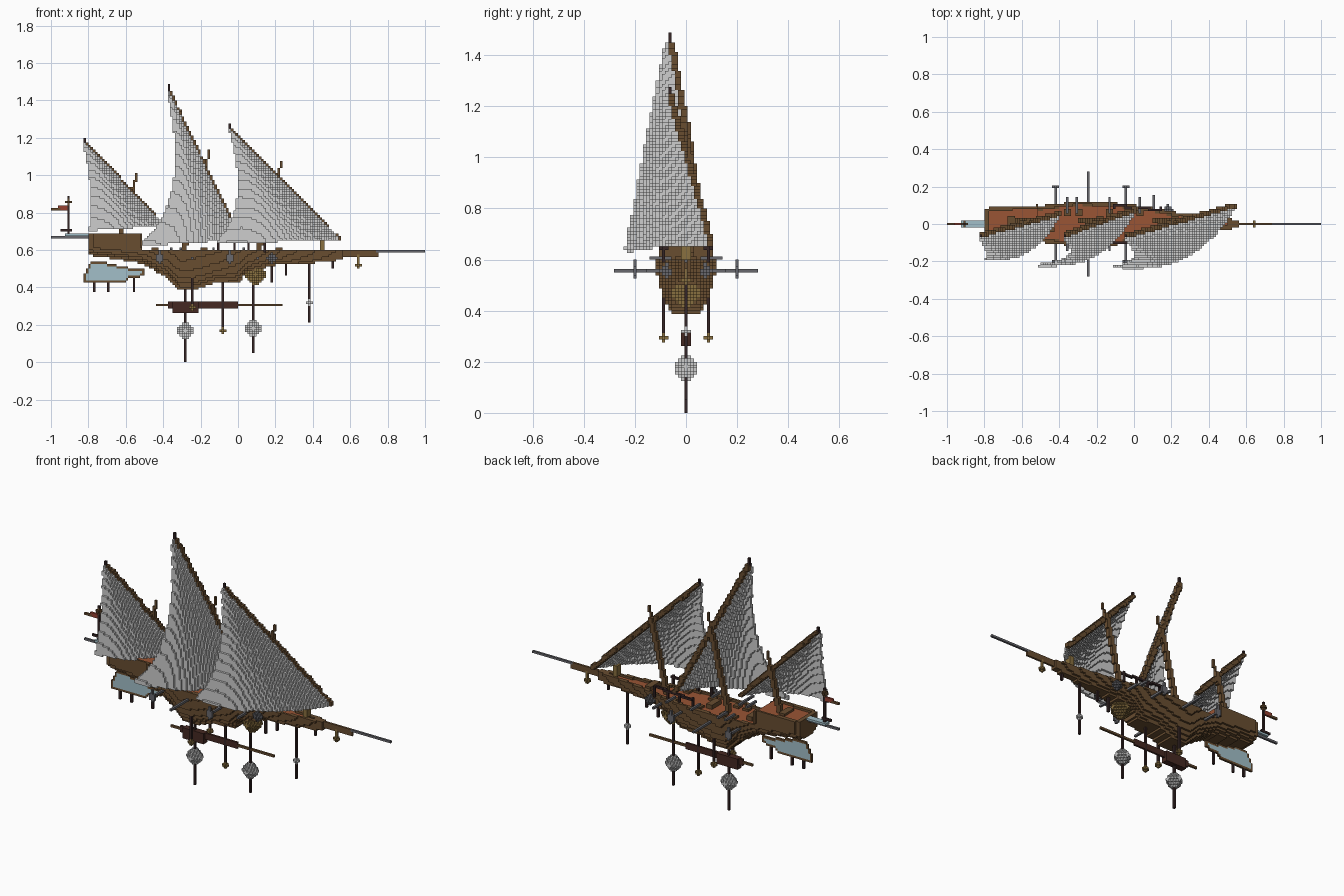
import bpy
from math import floor, pi, sin
from mathutils import Vector

V = 0.0125  # block size

if "Cube" in bpy.data.objects:
    bpy.data.objects.remove(bpy.data.objects["Cube"])


def material(name, *rgb):
    m = bpy.data.materials.new(name)
    m.use_nodes = True
    m.diffuse_color = (*rgb, 1)
    m.node_tree.nodes["Principled BSDF"].inputs["Base Color"].default_value = (*rgb, 1)
    return m


WOOD, DECK, DARK, CLOTH, STEEL, GOLD, BLUE, RED, MAROON = range(9)
MATERIALS = [
    material("wood brown", 0.14, 0.075, 0.03),
    material("deck terracotta", 0.32, 0.09, 0.035),
    material("dark timber", 0.035, 0.018, 0.018),
    material("sail grey", 0.61, 0.61, 0.61),
    material("steel grey", 0.14, 0.14, 0.155),
    material("brass", 0.25, 0.16, 0.05),
    material("pale blue", 0.36, 0.52, 0.58),
    material("flag red", 0.3, 0.05, 0.03),
    material("maroon wood", 0.06, 0.022, 0.016),
]


def cell(p):
    return floor(p[0] / V), round(p[1] / V), floor(p[2] / V)


def interp(x, pts):
    """Piecewise linear profile."""
    for (x0, a), (x1, b) in zip(pts, pts[1:]):
        if x <= x1:
            return a + (b - a) * max(0, (x - x0) / (x1 - x0))
    return pts[-1][1]


def line(grid, a, b, mat, size=1):
    """Bar of blocks between two points."""
    a, b = Vector(a), Vector(b)
    n = int((b - a).length / V * 2) + 1
    for s in range(n + 1):
        i, j, k = cell(a.lerp(b, s / n))
        for d in range(size):
            for e in range(size):
                grid[i + d, j + e, k] = mat


def box(grid, lo, hi, mat):
    a, b = cell(lo), cell(hi)
    for i in range(a[0], b[0] + 1):
        for j in range(a[1], b[1] + 1):
            for k in range(a[2], b[2] + 1):
                grid[i, j, k] = mat


def ball(grid, c, r, mat):
    """Faceted lamp of blocks."""
    ci, cj, ck = cell(c)
    for i in range(-r, r + 1):
        for j in range(-r, r + 1):
            for k in range(-r, r + 1):
                if abs(i) + abs(j) + abs(k) <= int(1.34 * r):
                    grid[ci + i, cj + j, ck + k] = mat


def build(name, grid):
    """Mesh of the exposed block faces."""
    verts, faces, mats = {}, [], []
    for c, mat in grid.items():
        for axis in range(3):
            for side in (0, 1):
                n = list(c)
                n[axis] += 2 * side - 1
                if tuple(n) in grid:
                    continue
                quad = []
                for du, dv in ((0, 0), (1, 0), (1, 1), (0, 1)):
                    p = list(c)
                    p[axis] += side
                    p[(axis + 1) % 3] += du
                    p[(axis + 2) % 3] += dv
                    quad.append(verts.setdefault(tuple(p), len(verts)))
                faces.append(quad if side else quad[::-1])
                mats.append(mat)
    mesh = bpy.data.meshes.new(name)
    mesh.from_pydata([(x * V, (y - 0.5) * V, z * V) for x, y, z in verts], [], faces)
    for m in MATERIALS:
        mesh.materials.append(m)
    mesh.polygons.foreach_set("material_index", mats)
    bpy.context.collection.objects.link(bpy.data.objects.new(name, mesh))


# Hull: keel line, half width along the length
KEEL = [(-0.8, 0.58), (-0.52, 0.535), (-0.39, 0.465), (-0.31, 0.39), (-0.24, 0.39), (-0.12, 0.43),
        (0.01, 0.435), (0.05, 0.49), (0.2, 0.525), (0.39, 0.535), (0.57, 0.555)]
WIDTH = [(-0.8, 0.08), (-0.5, 0.095), (-0.3, 0.118), (-0.1, 0.11), (0.1, 0.085), (0.25, 0.055), (0.57, 0.014)]
hull = {}
for i in range(-64, 45):
    x = (i + 0.5) * V
    keel, width = interp(x, KEEL), interp(x, WIDTH)
    top = 0.695 if x < -0.51 else 0.61
    for k in range(int(keel / V), int(top / V)):
        z = (k + 0.5) * V
        w = width * min(1, max(0.04, (z - keel) / (0.61 - keel))) ** 0.27
        for j in range(-12, 13):
            y = abs(j * V)
            if y > w + V / 2:
                continue
            inside = y < w - V and -0.78 < x < 0.5
            if inside and z > top - 2 * V:
                continue  # open above the deck, leaving bulwarks
            hull[i, j, k] = DECK if inside and z > top - 3.2 * V else WOOD
ball(hull, (0.09, 0, 0.475), 4, GOLD)
build("hull", hull)

# Raised rails, guns and deck beams
fittings = {}
for s in (-1, 1):
    line(fittings, (-0.1, s * 0.1, 0.64), (0.14, s * 0.075, 0.64), DARK)
    for x in (-0.1, -0.02, 0.06, 0.14):
        line(fittings, (x, s * 0.09, 0.59), (x, s * 0.09, 0.64), DARK)
    for x in (-0.36, -0.3, -0.13, 0.03):
        line(fittings, (x, s * 0.06, 0.605), (x, s * 0.14, 0.605), STEEL)
        box(fittings, (x - V, s * 0.06 - V, 0.59), (x + V, s * 0.06 + V, 0.6), WOOD)
for x in (-0.67, -0.46, -0.2, 0.2):
    z = 0.67 if x < -0.51 else 0.59
    box(fittings, (x, -0.04, z), (x + 0.03, 0.04, z + V), WOOD)
box(fittings, (0.44, -0.01, 0.61), (0.45, 0.01, 0.655), GOLD)
build("deck_fittings", fittings)

# Side booms
booms = {}
for s in (-1, 1):
    for x, reach in ((-0.24, 0.275), (-0.42, 0.2), (-0.04, 0.205), (0.1, 0.145), (0.18, 0.1)):
        line(booms, (x, s * 0.04, 0.56), (x, s * reach, 0.56), STEEL)
    for x in (-0.42, -0.04):
        box(booms, (x - V, s * 0.2, 0.545), (x + V, s * 0.2, 0.57), STEEL)
        line(booms, (x, s * 0.2, 0.53), (x, s * 0.2, 0.59), STEEL)
    ball(booms, (0.18, s * 0.075, 0.555), 2, STEEL)
build("side_booms", booms)

# Bowsprit with hanging lamp
bow = {}
box(bow, (0.5, -0.012, 0.565), (0.56, 0.012, 0.598), WOOD)
box(bow, (0.56, 0, 0.575), (0.745, 0, 0.598), WOOD)
line(bow, (0.745, 0, 0.59), (0.999, 0, 0.59), STEEL)
line(bow, (0.64, 0, 0.5), (0.64, 0, 0.57), GOLD)
ball(bow, (0.64, 0, 0.52), 1, GOLD)
build("bowsprit", bow)

# Masts, yards and sails: peak, tack, clew, mast head and foot, leech hollow, belly
RIGS = {
    "mizzen": ((-0.82, -0.075, 1.17), (-0.41, 0.035, 0.735), (-0.79, -0.19, 0.71),
               (-0.54, 1.0), (-0.64, 0.66), 0.045, 0.085),
    "main": ((-0.375, -0.075, 1.445), (0.0, 0.06, 0.66), (-0.51, -0.22, 0.63),
             (-0.15, 1.13), (-0.3, 0.58), 0.23, 0.11),
    "fore": ((-0.04, -0.08, 1.24), (0.53, 0.08, 0.66), (-0.11, -0.23, 0.64),
             (0.235, 1.07), (0.1, 0.58), 0.165, 0.13),
}
for name, (peak, tack, clew, head, foot, hollow, belly) in RIGS.items():
    peak, tack, clew = Vector(peak), Vector(tack), Vector(clew)
    control = peak.lerp(clew, 0.7) + Vector((hollow, -0.02, 0))
    sail, yard, mast = {}, {}, {}
    for a in range(221):
        t = a / 220
        luff = peak.lerp(tack, t)
        leech = peak * (1 - t) ** 2 + control * 2 * t * (1 - t) + clew * t * t
        for b in range(161):
            s = b / 160
            p = luff.lerp(leech, s)
            p.y -= belly * t * sin(pi * s ** 0.8)
            sail[cell(p)] = CLOTH
    build(name + "_sail", sail)
    back = Vector((0, V, 0))
    line(yard, peak + back, tack + back, WOOD, 2)
    line(yard, peak + back, peak + back + Vector((0, 0, 0.03)), DARK)
    build(name + "_yard", yard)
    line(mast, (foot[0], 0.015, foot[1]), (head[0] - 0.03, 0.015, head[1] - 0.07), WOOD, 2)
    line(mast, (head[0] - 0.02, 0.015, head[1] - 0.07), (head[0], 0.015, head[1]), WOOD)
    build(name + "_mast", mast)

# Stern pole, tail plate and flag
stern = {}
line(stern, (-0.999, 0, 0.665), (-0.79, 0, 0.665), STEEL)
box(stern, (-0.92, -0.0125, 0.676), (-0.79, 0.0125, 0.676), BLUE)
line(stern, (-0.91, 0, 0.69), (-0.91, 0, 0.88), DARK)
line(stern, (-0.94, 0, 0.71), (-0.9, 0, 0.71), DARK)
ball(stern, (-0.91, 0, 0.855), 1, WOOD)
box(stern, (-0.96, 0, 0.815), (-0.92, 0, 0.83), RED)
line(stern, (-0.999, 0, 0.825), (-0.96, 0, 0.825), WOOD)
build("stern_flag", stern)

# Framed rudder fin below the stern
UPPER = [(-0.82, 0.46), (-0.79, 0.525), (-0.71, 0.53), (-0.63, 0.505), (-0.51, 0.49)]
LOWER = [(-0.82, 0.425), (-0.62, 0.425), (-0.58, 0.455), (-0.51, 0.465)]
shape = set()
for i in range(-66, -40):
    x = (i + 0.5) * V
    for k in range(floor(interp(x, LOWER) / V), floor(interp(x, UPPER) / V) + 1):
        shape.add((i, k))
fin = {}
for i, k in shape:
    core = {(i + 1, k), (i - 1, k), (i, k + 1), (i, k - 1)} <= shape
    fin[i, 0, k] = BLUE if core else WOOD
for x in (-0.77, -0.695, -0.555):
    line(fin, (x, 0, 0.375), (x, 0, 0.42), DARK)
line(fin, (-0.555, 0, 0.42), (-0.555, 0, 0.45), DARK)
build("rudder_fin", fin)

# Hanging poles: x, y, bottom, top, lamp height, lamp radius, lamp colour
poles = {}
for x, y, low, high, at, r, mat in (
        (-0.285, 0, 0.002, 0.4, 0.17, 3, CLOTH), (0.08, 0, 0.05, 0.45, 0.185, 3, CLOTH),
        (0.38, 0, 0.225, 0.56, 0.315, 1, CLOTH), (-0.08, 0, 0.16, 0.45, 0.175, 1, GOLD),
        (-0.24, 0.09, 0.28, 0.5, 0.3, 1, GOLD), (-0.24, -0.09, 0.28, 0.5, 0.3, 1, GOLD)):
    line(poles, (x, y, low), (x, y, high), DARK)
    ball(poles, (x, y, at), r, mat)
for x, low in ((0.18, 0.43), (0.25, 0.465), (0.5, 0.5)):
    line(poles, (x, 0, low), (x, 0, 0.56), DARK)
build("hanging_poles", poles)

# Keel spar slung under the hull
spar = {}
line(spar, (-0.435, 0, 0.302), (0.235, 0, 0.302), WOOD)
box(spar, (-0.37, 0, 0.29), (-0.005, 0, 0.315), MAROON)
box(spar, (-0.34, -0.0125, 0.265), (-0.22, 0.0125, 0.315), MAROON)
build("keel_spar", spar)
